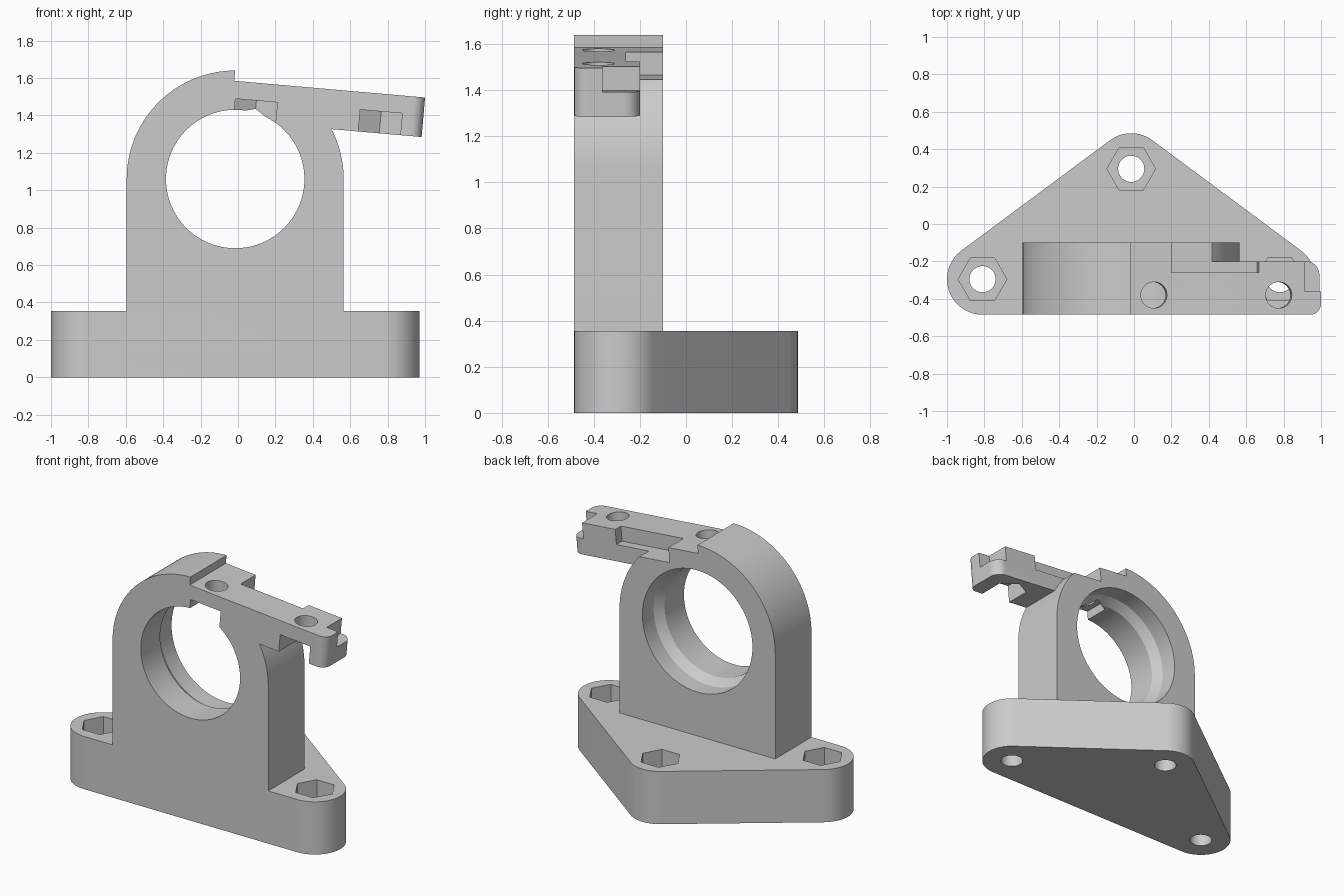
import bpy, bmesh, math
from mathutils import Matrix, Vector

old = bpy.data.objects.get("Cube")
if old:
    bpy.data.objects.remove(old)

grey = bpy.data.materials.new("plain_grey")
grey.use_nodes = True
COLOUR = (0.6, 0.6, 0.6, 1)
grey.diffuse_color = COLOUR
grey.node_tree.nodes["Principled BSDF"].inputs["Base Color"].default_value = COLOUR

CX, FRONT, BACK = -0.015, -0.485, -0.10
AXIS_Z, BODY_R = 1.06, 0.58
# The clamp arm has its own frame, tipped five degrees downwards
ARM = Matrix.Translation((-0.02, 0, 1.585)) @ Matrix.Rotation(math.radians(5), 4, 'Y')
# Maps a drawing in x, y onto the upright x, z plane
UPRIGHT = Matrix.Rotation(math.radians(90), 4, 'X')


def loft(name, rings, matrix=Matrix()):
    """Solid skinned through rings of points, closed at both ends."""
    bm = bmesh.new()
    loops = [[bm.verts.new(p) for p in ring] for ring in rings]
    n = len(loops[0])
    for a, b in zip(loops, loops[1:]):
        for i in range(n):
            j = (i + 1) % n
            bm.faces.new((a[i], a[j], b[j], b[i]))
    bm.faces.new(loops[0][::-1])
    bm.faces.new(loops[-1])
    bm.transform(matrix)
    bmesh.ops.recalc_face_normals(bm, faces=bm.faces)
    mesh = bpy.data.meshes.new(name)
    bm.to_mesh(mesh)
    bm.free()
    mesh.materials.append(grey)
    ob = bpy.data.objects.new(name, mesh)
    bpy.context.collection.objects.link(ob)
    return ob


def prism(name, outline, z0, z1, matrix=Matrix()):
    return loft(name, [[(x, y, z) for x, y in outline] for z in (z0, z1)], matrix)


def box(name, x, y, z, matrix=Matrix()):
    outline = [(x[0], y[0]), (x[1], y[0]), (x[1], y[1]), (x[0], y[1])]
    return prism(name, outline, z[0], z[1], matrix)


def arc(cx, cy, r, start, end, steps=24):
    angles = [math.radians(start + (end - start) * i / steps) for i in range(steps + 1)]
    return [(cx + r * math.cos(a), cy + r * math.sin(a)) for a in angles]


def circle(cx, cy, r, sides, turn=0):
    return arc(cx, cy, r, turn, turn + 360, sides)[:-1]


def combine(target, tool, operation):
    mod = target.modifiers.new(operation.lower(), 'BOOLEAN')
    mod.operation, mod.solver, mod.object = operation, 'EXACT', tool
    bpy.context.view_layer.objects.active = target
    bpy.ops.object.modifier_apply(modifier=mod.name)
    bpy.data.objects.remove(tool)


def cut(tool):
    combine(mount, tool, 'DIFFERENCE')


# Upright housing with a round top
outline = [(CX - BODY_R, 0.1), (CX + BODY_R, 0.1)] + arc(CX, AXIS_Z, BODY_R, 0, 180, 96)
mount = prism("bearing_mount", outline, -BACK, -FRONT, UPRIGHT)

# Triangular foot with rounded corners
bolts = [(CX - 0.795, -0.295), (CX + 0.795, -0.295), (CX, 0.295)]
slope = math.degrees(math.atan2(0.59, 0.795))
foot = (arc(*bolts[0], 0.19, 90 + slope, 270) + arc(*bolts[1], 0.19, -90, 90 - slope)
        + arc(*bolts[2], 0.19, 90 - slope, 90 + slope))
combine(mount, prism("foot", foot, 0, 0.355), 'UNION')

# Clamp arm, its top face levelled through the housing
tip = 1.024
arm = ([(0, FRONT)] + arc(tip - 0.06, FRONT + 0.06, 0.06, -90, 0, 12)
       + arc(tip - 0.07, -0.27, 0.07, 0, 90, 12) + [(0, -0.2)])
combine(mount, prism("arm", arm, -0.212, 0, ARM), 'UNION')
combine(mount, box("arm_root", (0, 0.3), (-0.3, BACK), (-0.15, 0), ARM), 'UNION')
cut(box("level_cut", (0, 1.2), (-0.6, 0), (0, 0.3), ARM))

# Stepped bearing bore with a conical shoulder
rings = [[(x, y, -depth) for x, y in circle(CX, AXIS_Z, r, 96)]
         for r, depth in ((0.37, -0.6), (0.37, -0.28), (0.41, -0.22), (0.41, 0))]
cut(loft("bore", rings, UPRIGHT))

# Ledge behind the arm and notch at its tip
cut(box("ledge_cut", (0.222, 0.69), (-0.26, 0), (-0.1, 0.3), ARM))
cut(box("tip_cut", (0.938, 1.2), (-0.362, 0), (-0.105, 0.3), ARM))

# Clamp screws with nut slots open to the front
for x in (0.127, 0.797):
    nut = circle(x, -0.38, 0.13, 6, 30)
    half = 0.13 * math.cos(math.radians(30))
    slot = nut[:3] + [(x - half, -0.6), (x + half, -0.6)]
    cut(prism("nut_slot", slot, -0.3, -0.095, ARM))
    cut(prism("screw_hole", circle(x, -0.38, 0.07, 40), -0.2, 0.1, ARM))

# Foot bolts with hexagonal pockets
for x, y in bolts:
    cut(prism("bolt_hole", circle(x, y, 0.07, 40), -0.1, 0.5))
    cut(prism("nut_pocket", circle(x, y, 0.13, 6), 0.19, 0.42))

bpy.ops.object.select_all(action='DESELECT')
mount.select_set(True)
bpy.context.view_layer.objects.active = mount
bpy.ops.object.shade_smooth_by_angle(angle=math.radians(25))
